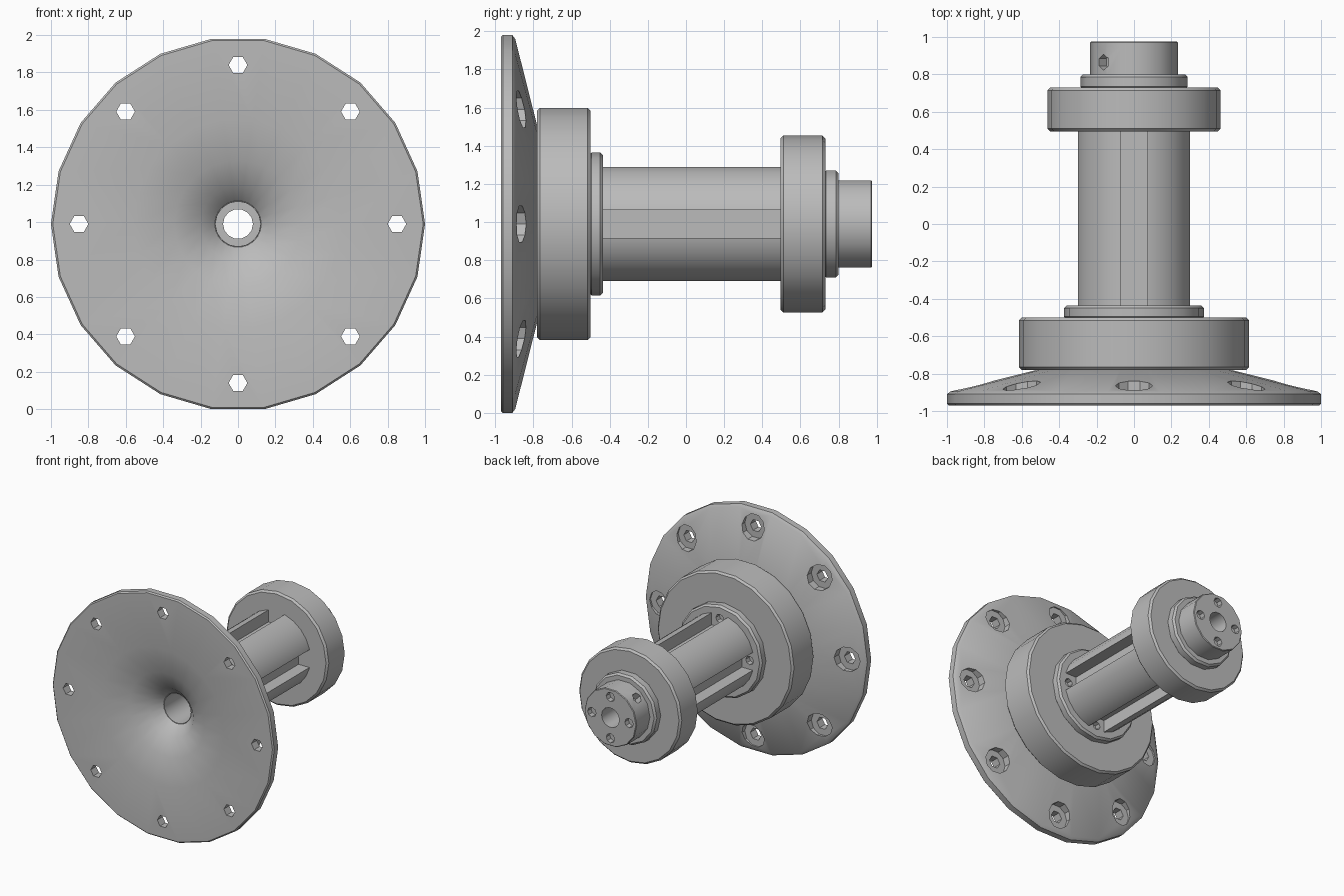
import bpy, bmesh, math
from mathutils import Matrix, Vector

cube = bpy.data.objects.get("Cube")
if cube:
    bpy.data.objects.remove(cube, do_unlink=True)

AXIS_Z = 0.99   # height of the long axis, which runs along y
BORE = 0.12

steel = bpy.data.materials.new("grey_steel")
steel.use_nodes = True
steel.diffuse_color = (0.5, 0.5, 0.5, 1)
steel.node_tree.nodes["Principled BSDF"].inputs["Base Color"].default_value = (0.5, 0.5, 0.5, 1)


def finish(name, bm):
    """Turn a bmesh into a named object."""
    bmesh.ops.recalc_face_normals(bm, faces=bm.faces)
    mesh = bpy.data.meshes.new(name)
    bm.to_mesh(mesh)
    bm.free()
    mesh.materials.append(steel)
    obj = bpy.data.objects.new(name, mesh)
    bpy.context.collection.objects.link(obj)
    return obj


def lathe(name, profile, sides):
    """Spin a closed (radius, y) profile around the long axis."""
    bm = bmesh.new()
    rings = []
    for i in range(sides):
        a = math.tau * i / sides
        rings.append([bm.verts.new((r * math.cos(a), y, AXIS_Z + r * math.sin(a)))
                      for r, y in profile])
    n = len(profile)
    for i in range(sides):
        p, q = rings[i], rings[(i + 1) % sides]
        for j in range(n):
            k = (j + 1) % n
            bm.faces.new((p[j], p[k], q[k], q[j]))
    return finish(name, bm)


def collar(name, radius, y0, y1, bevel, sides, bore=BORE):
    """A bored disc with both outer edges chamfered."""
    return lathe(name, [(bore, y0), (radius - bevel, y0), (radius, y0 + bevel),
                        (radius, y1 - bevel), (radius - bevel, y1), (bore, y1)], sides)


def add_pin(bm, start, end, radius, sides):
    """Add a prism between two points, used for cutting holes."""
    start, end = Vector(start), Vector(end)
    d = end - start
    turn = d.to_track_quat('Z', 'X').to_matrix().to_4x4()
    bmesh.ops.create_cone(bm, cap_ends=True, segments=sides, radius1=radius, radius2=radius,
                          depth=d.length, matrix=Matrix.Translation((start + end) / 2) @ turn)


def polar(r, a, y):
    return (r * math.cos(a), y, AXIS_Z + r * math.sin(a))


def cut(obj, bm):
    """Subtract a bmesh from an object."""
    cutter = finish("cutter", bm)
    cutter.hide_render = True
    mod = obj.modifiers.new("holes", 'BOOLEAN')
    mod.operation = 'DIFFERENCE'
    mod.solver = 'EXACT'
    mod.object = cutter
    bpy.context.view_layer.objects.active = obj
    bpy.ops.object.modifier_apply(modifier=mod.name)
    bpy.data.objects.remove(cutter, do_unlink=True)


quarters = [i * math.pi / 2 for i in range(4)]

# Flange: flat rim, flared mouth, conical back
flange = lathe("flange", [(0.56, -0.97), (0.99, -0.97), (1, -0.96), (1, -0.91), (0.98, -0.895),
                          (0.5, -0.775), (BORE, -0.775), (0.2, -0.86), (0.34, -0.92)], 22)
for radius, sides, y0 in ((0.05, 6, -1.1), (0.1, 10, -0.9)):
    bm = bmesh.new()
    for i in range(8):
        a = i * math.pi / 4
        add_pin(bm, polar(0.85, a, y0), polar(0.85, a, -0.6), radius, sides)
    cut(flange, bm)

# Drum and its collar
drum = collar("front_drum", 0.615, -0.78, -0.5, 0.015, 22)
front_collar = collar("front_collar", 0.375, -0.51, -0.435, 0.015, 16)
bm = bmesh.new()
for a in quarters:
    add_pin(bm, polar(0.27, a, -0.48), polar(0.27, a, -0.3), 0.035, 8)
cut(front_collar, bm)

# Barrel with four long slots
barrel = lathe("barrel", [(BORE, -0.45), (0.308, -0.45), (0.308, 0.52), (BORE, 0.52)], 24)
bm = bmesh.new()
for a in quarters:
    place = (Matrix.Translation(polar(0.3, a, 0)) @ Matrix.Rotation(-a, 4, 'Y')
             @ Matrix.Diagonal((0.2, 1.5, 0.145, 1)))
    bmesh.ops.create_cube(bm, size=1, matrix=place)
cut(barrel, bm)

# Rear ring and its collar
rear_ring = collar("rear_ring", 0.463, 0.495, 0.73, 0.015, 20)
rear_collar = collar("rear_collar", 0.287, 0.72, 0.8, 0.015, 14, 0.08)

# End boss with four face holes and one radial screw hole
boss = collar("end_boss", 0.235, 0.78, 0.975, 0.005, 14, 0.08)
bm = bmesh.new()
for a in quarters:
    add_pin(bm, polar(0.168, a, 0.93), polar(0.168, a, 1.1), 0.038, 8)
side = math.radians(135)
add_pin(bm, polar(0.17, side, 0.865), polar(0.4, side, 0.865), 0.042, 6)
cut(boss, bm)

# Smooth shading with sharp edges kept
bpy.ops.object.select_all(action='DESELECT')
parts = [flange, drum, front_collar, barrel, rear_ring, rear_collar, boss]
for obj in parts:
    obj.select_set(True)
bpy.context.view_layer.objects.active = flange
bpy.ops.object.shade_smooth_by_angle(angle=math.radians(30))
